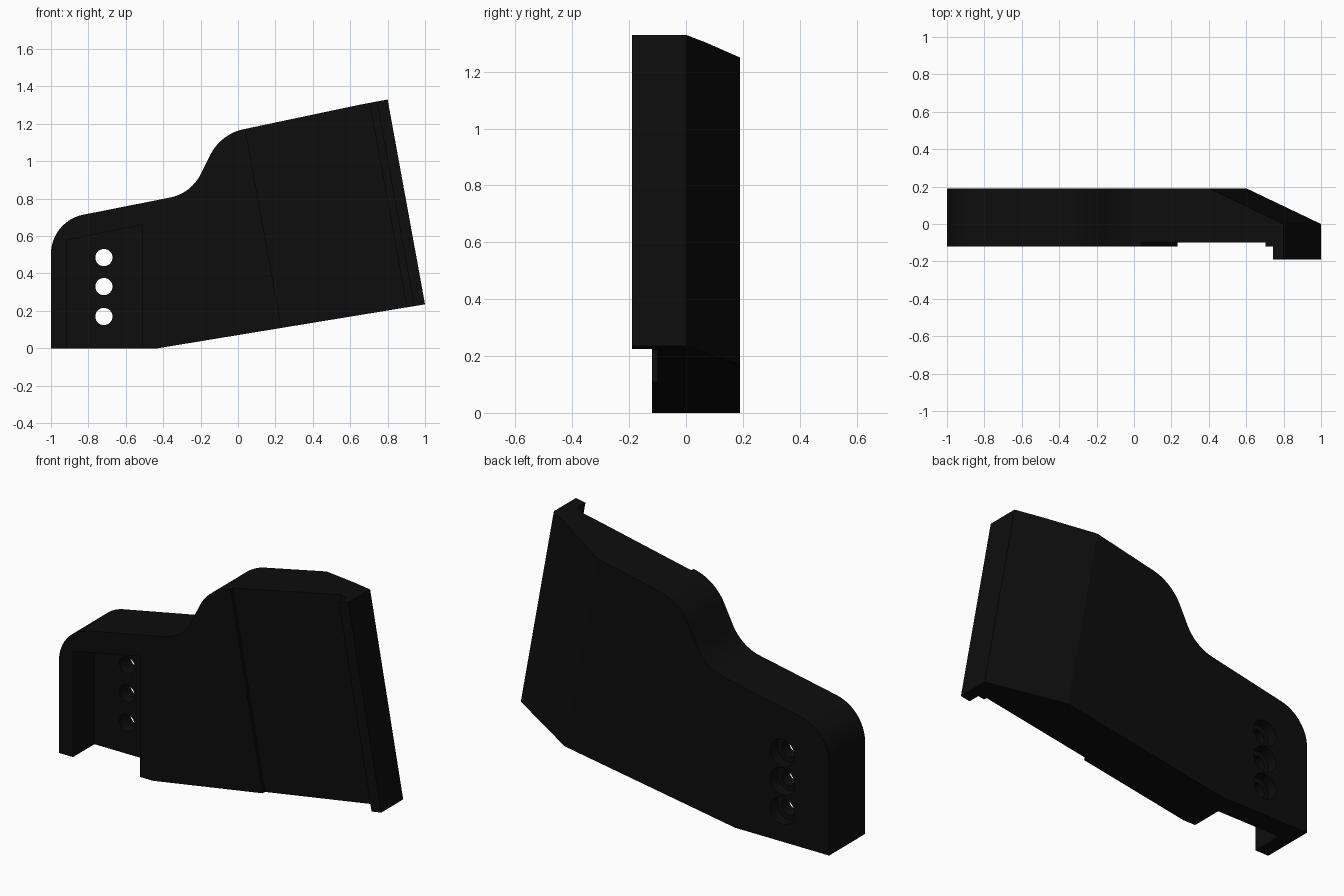
import bpy, bmesh, math
from mathutils import Vector

cube = bpy.data.objects.get("Cube")
if cube:
    bpy.data.objects.remove(cube, do_unlink=True)

black = bpy.data.materials.new("matte black")
black.use_nodes = True
COLOUR = (0.004, 0.004, 0.004, 1)
black.diffuse_color = COLOUR
black.node_tree.nodes["Principled BSDF"].inputs["Base Color"].default_value = COLOUR

FRONT, FACE, BACK = -0.19, -0.12, 0.19


def prism(name, points, low, high, axis="y"):
    """Extrude an outline (x, z) along y, or (x, y) along z."""
    bm = bmesh.new()
    place = (lambda p, h: (p[0], h, p[1])) if axis == "y" else (lambda p, h: (p[0], p[1], h))
    a = [bm.verts.new(place(p, low)) for p in points]
    b = [bm.verts.new(place(p, high)) for p in points]
    bm.faces.new(a)
    bm.faces.new(b[::-1])
    for i in range(len(a)):
        j = (i + 1) % len(a)
        bm.faces.new((a[i], b[i], b[j], a[j]))
    bmesh.ops.recalc_face_normals(bm, faces=bm.faces)
    mesh = bpy.data.meshes.new(name)
    bm.to_mesh(mesh)
    bm.free()
    mesh.materials.append(black)
    obj = bpy.data.objects.new(name, mesh)
    bpy.context.collection.objects.link(obj)
    return obj


def fillet(before, corner, after, length, steps=12):
    """Round an outline corner with an arc whose tangents have this length."""
    c = Vector(corner)
    u = (Vector(before) - c).normalized()
    v = (Vector(after) - c).normalized()
    half = u.angle(v) / 2
    radius = length * math.tan(half)
    centre = c + (u + v).normalized() * (length / math.cos(half))
    start, end = c + u * length - centre, c + v * length - centre
    sweep = start.angle(end)
    return [centre + (start * math.sin(sweep * (1 - i / steps))
                      + end * math.sin(sweep * i / steps)) / math.sin(sweep)
            for i in range(steps + 1)]


def circle(x, z, radius, n=32):
    return [(x + radius * math.cos(math.tau * i / n),
             z + radius * math.sin(math.tau * i / n)) for i in range(n)]


def slanted(inset, z):
    """Point at a height on a line parallel to the slanted end."""
    return (0.8 + (1.33 - z) * 0.2 / 1.095 - inset, z)


def band(outer, inner):
    """Slanted strip between two insets, taller than the plate."""
    return [slanted(inner, -0.4), slanted(outer, -0.4), slanted(outer, 1.8), slanted(inner, 1.8)]


# Stepped plate with a slanted end
heel, valley, shoulder = (-1, 0.68), (-0.251, 0.828), (-0.092, 1.146)
tip = (0.8, 1.33)
outline = [(0.65, 1.302)]
outline += fillet(tip, shoulder, valley, 0.125)
outline += fillet(shoulder, valley, heel, 0.115)
outline += fillet(valley, heel, (-1, 0), 0.175)
outline += [(-1, 0), (-0.43, 0), (1, 0.235), tip]
plate = prism("stepped_plate", outline, FRONT, BACK)

cutters = []

# Front face behind the end lip, and the shallow recess in it
cutters.append(prism("face_cutter", band(0.06, 2.6), FRONT - 0.1, FACE))
cutters.append(prism("recess_cutter", band(0.10, 0.79), FACE - 0.03, -0.10))

# Long chamfer on the back of the slanted end
wedge = prism("chamfer_cutter", band(-0.205, 0.41), 0, BACK)
for v in wedge.data.vertices:
    inset = slanted(0, v.co.z)[0] - v.co.x
    if v.co.y < 0.01:
        v.co.y = BACK - 0.19 * (0.41 - inset) / 0.41
    else:
        v.co.y = BACK if inset > 0.3 else BACK + 0.2
# The thin edge of the wedge collapses to a line
bm = bmesh.new()
bm.from_mesh(wedge.data)
bmesh.ops.remove_doubles(bm, verts=bm.verts, dist=0.0001)
bmesh.ops.recalc_face_normals(bm, faces=bm.faces)
bm.to_mesh(wedge.data)
bm.free()
cutters.append(wedge)

# Mounting channel, open at the bottom
channel = [(-0.915, -0.1), (-0.51, -0.1), (-0.51, 0.66), (-0.915, 0.58)]
cutters.append(prism("channel_cutter", channel, FRONT - 0.1, 0.065))

# Three counterbored screw holes
for z in (0.17, 0.33, 0.485):
    cutters.append(prism("hole_cutter", circle(-0.717, z, 0.046), -0.3, 0.3))
    cutters.append(prism("counterbore_cutter", circle(-0.717, z, 0.074), 0.13, 0.3))

for c in cutters:
    mod = plate.modifiers.new(c.name, "BOOLEAN")
    mod.operation = "DIFFERENCE"
    mod.solver = "EXACT"
    mod.object = c

# Apply the cuts and drop the cutters
bpy.context.view_layer.objects.active = plate
plate.select_set(True)
for mod in list(plate.modifiers):
    bpy.ops.object.modifier_apply(modifier=mod.name)
for c in cutters:
    bpy.data.objects.remove(c, do_unlink=True)
bpy.ops.object.shade_smooth_by_angle(angle=math.radians(25))
